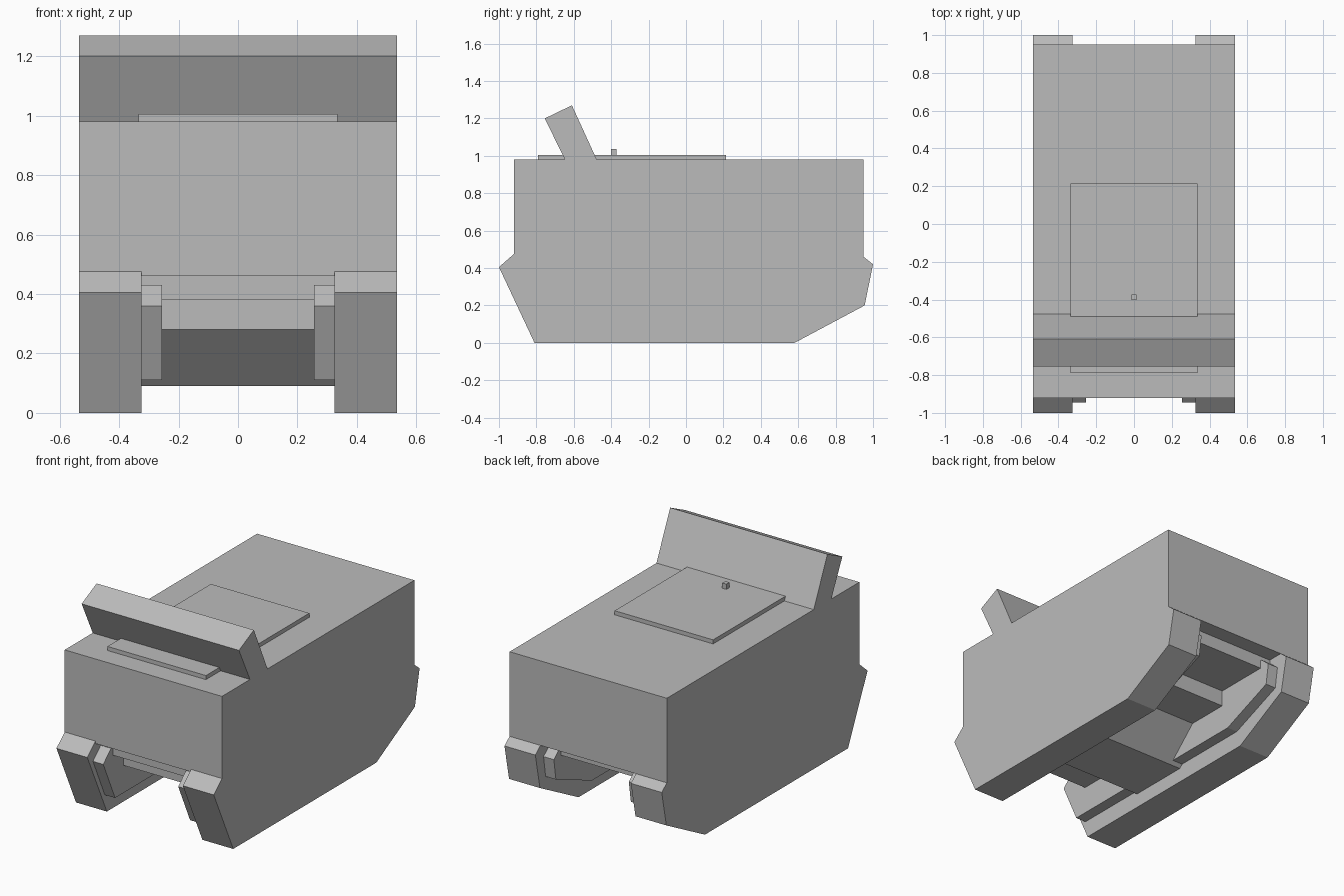
import bpy
import bmesh

cube = bpy.data.objects.get("Cube")
if cube:
    bpy.data.objects.remove(cube, do_unlink=True)

# Single flat grey
grey = bpy.data.materials.new("plain grey")
grey.use_nodes = True
colour = (0.5, 0.5, 0.5, 1)
grey.diffuse_color = colour
bsdf = next(n for n in grey.node_tree.nodes if n.type == 'BSDF_PRINCIPLED')
bsdf.inputs["Base Color"].default_value = colour


def extrude_profile(name, profile, x0, x1):
    """Solid made from a (y, z) outline swept along x."""
    bm = bmesh.new()
    face = bm.faces.new([bm.verts.new((x0, y, z)) for y, z in profile])
    swept = bmesh.ops.extrude_face_region(bm, geom=[face])
    moved = [v for v in swept["geom"] if isinstance(v, bmesh.types.BMVert)]
    bmesh.ops.translate(bm, verts=moved, vec=(x1 - x0, 0, 0))
    bmesh.ops.recalc_face_normals(bm, faces=bm.faces)
    mesh = bpy.data.meshes.new(name)
    bm.to_mesh(mesh)
    bm.free()
    mesh.materials.append(grey)
    obj = bpy.data.objects.new(name, mesh)
    bpy.context.scene.collection.objects.link(obj)
    return obj


def box(name, half_width, y0, y1, z0, z1):
    return extrude_profile(name, [(y0, z0), (y1, z0), (y1, z1), (y0, z1)],
                           -half_width, half_width)


WIDTH = 0.535

# Upper hull and the deck below it
box("upper_hull", WIDTH, -0.92, 0.95, 0.46, 0.98)
box("under_deck", 0.325, -0.85, 0.85, 0.38, 0.47)

# Belly with sloped ends
extrude_profile("belly", [(-0.75, 0.39), (-0.75, 0.28), (-0.55, 0.28),
                          (-0.36, 0.09), (0.03, 0.09), (0.23, 0.28),
                          (0.5, 0.28), (0.5, 0.39)], -0.325, 0.325)

# Side skids, each with a narrower inner rail
outer = [(-0.81, 0), (0.58, 0), (0.955, 0.2), (1.0, 0.42),
         (0.95, 0.46), (0.94, 0.475), (-0.92, 0.475), (-1.0, 0.405)]
inner = [(-0.83, 0.11), (0.55, 0.11), (0.9, 0.25), (0.92, 0.38),
         (0.86, 0.43), (-0.87, 0.43), (-0.945, 0.36)]
for side, sign in (("left", 1), ("right", -1)):
    extrude_profile(side + "_skid", outer, sign * 0.325, sign * WIDTH)
    extrude_profile(side + "_inner_rail", inner, sign * 0.255, sign * 0.326)

# Roof plate, leaning front visor and small knob
box("roof_plate", 0.335, -0.79, 0.215, 0.975, 1.005)
extrude_profile("front_visor", [(-0.645, 0.975), (-0.475, 0.975),
                                (-0.61, 1.27), (-0.755, 1.2)], -WIDTH, WIDTH)
box("roof_knob", 0.014, -0.402, -0.372, 1.0, 1.037)
